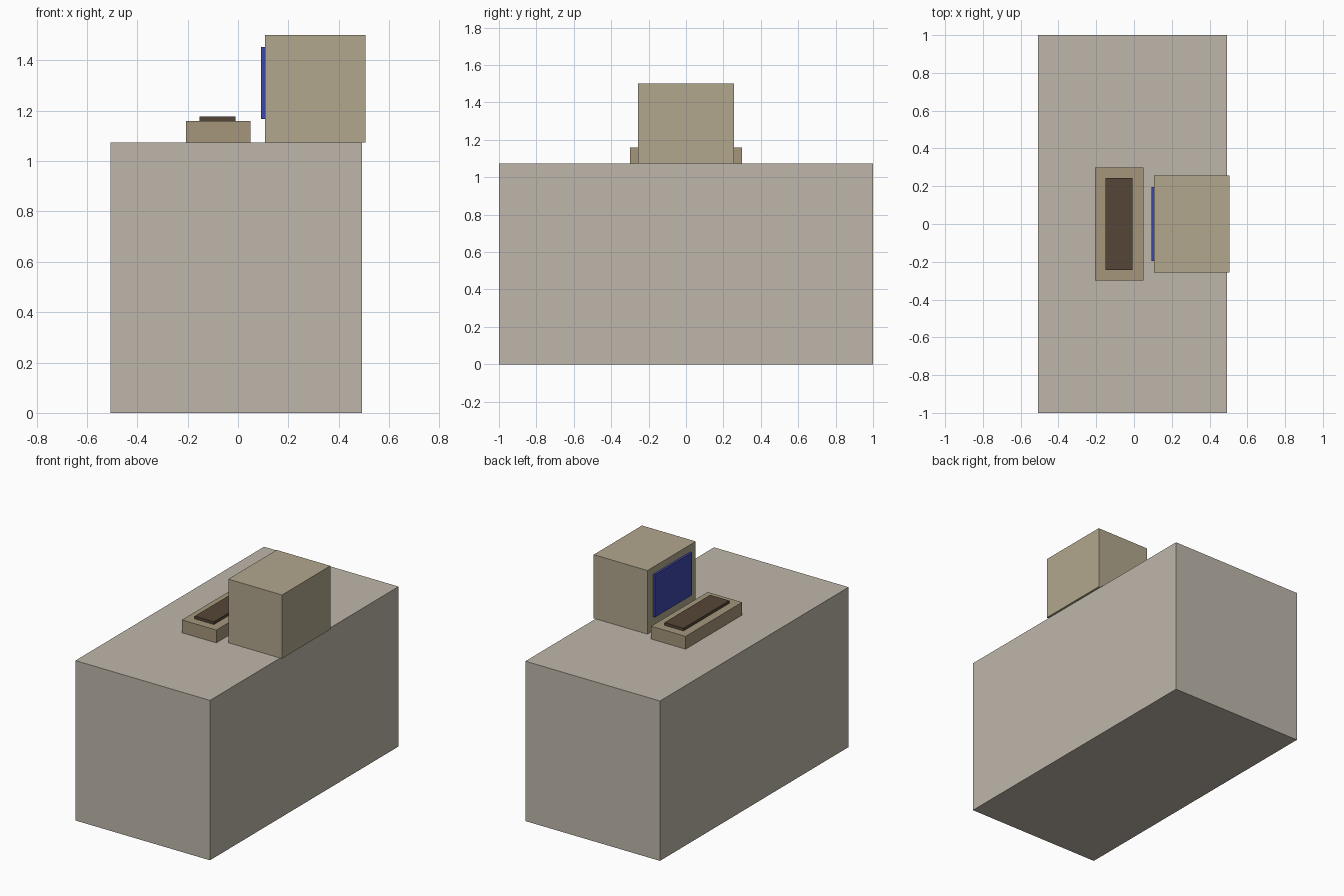
import bpy

if "Cube" in bpy.data.objects:
    bpy.data.objects.remove(bpy.data.objects["Cube"])


def material(name, rgb):
    # display colour (0-255) converted to linear
    m = bpy.data.materials.new(name)
    m.diffuse_color = (*[(c / 255) ** 2.2 for c in rgb], 1)
    m.use_nodes = True
    m.node_tree.nodes["Principled BSDF"].inputs["Base Color"].default_value = m.diffuse_color
    return m


def box(name, x, z, half_y, mat):
    bpy.ops.mesh.primitive_cube_add(size=1)
    ob = bpy.context.object
    ob.name = name
    ob.location = ((x[0] + x[1]) / 2, 0, (z[0] + z[1]) / 2)
    ob.scale = (x[1] - x[0], 2 * half_y, z[1] - z[0])
    bpy.ops.object.transform_apply(location=False, rotation=False, scale=True)
    ob.data.materials.append(mat)
    return ob


desk_grey = material("desk_grey", (189, 181, 169))
case_beige = material("case_beige", (176, 166, 140))
keyboard_tan = material("keyboard_tan", (163, 149, 122))
key_brown = material("key_brown", (86, 72, 58))
screen_blue = material("screen_blue", (62, 72, 170))

# Solid desk block
box("desk", (-0.507, 0.492), (0, 1.073), 1.0, desk_grey)
# Monitor case, slightly overhanging the desk edge, and its screen
box("monitor", (0.107, 0.506), (1.073, 1.5), 0.256, case_beige)
box("screen", (0.092, 0.107), (1.167, 1.452), 0.196, screen_blue)
# Keyboard and raised key panel
box("keyboard", (-0.207, 0.049), (1.073, 1.159), 0.3, keyboard_tan)
box("keys", (-0.152, -0.009), (1.159, 1.177), 0.243, key_brown)
